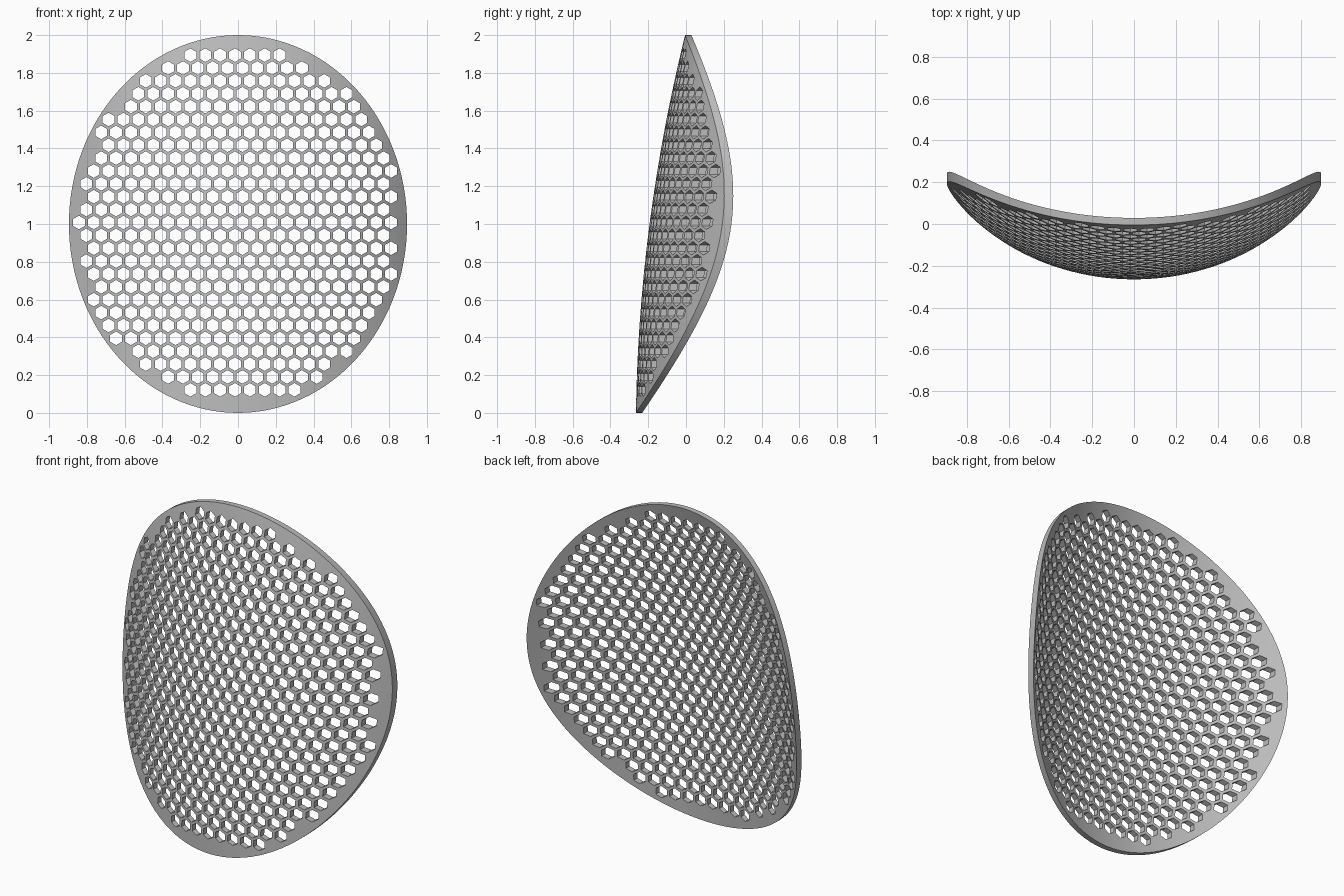
import bpy
from math import sin, cos, pi, sqrt
from mathutils import Vector
from mathutils.geometry import delaunay_2d_cdt

cube = bpy.data.objects.get("Cube")
if cube:
    bpy.data.objects.remove(cube)

HALF_W, HALF_H = 0.895, 1.0      # outline ellipse
HOLE_W, HOLE_H = 0.85, 0.94      # zone that holds the perforation
PITCH, HOLE_R = 0.0787, 0.036
ARC_R, THICK = 1.232, 0.033


def front_y(x, t):
    """Front surface: circular arc across, gentle curve upward."""
    return -0.193 + 0.13 * t + 0.058 * t * t + ARC_R - sqrt(ARC_R ** 2 - x * x)


def back_y(x, t):
    """Back surface: constant thickness measured along the normal."""
    sx = x / sqrt(ARC_R ** 2 - x * x)
    st = 0.13 + 0.116 * t
    return front_y(x, t) + THICK * sqrt(1 + sx * sx + st * st)


def ring(cx, cz, rx, rz, n, start=0.0):
    return [Vector((cx + rx * cos(start + 2 * pi * i / n),
                    cz + rz * sin(start + 2 * pi * i / n))) for i in range(n)]


# Flat layout: outline, hexagonal holes and support points in the solid border
points = ring(0, 0, HALF_W, HALF_H, 128)
loops = [list(range(128))]
for row in range(-15, 16):
    z = 0.008 + row * PITCH * sqrt(3) / 2
    shift = -0.016 + (row % 2 - 1) * PITCH / 2 + PITCH / 2 * 1
    # alternate rows are staggered by half a pitch
    shift = -0.016 + (PITCH / 2 if row % 2 == 0 else 0)
    for col in range(-13, 14):
        x = shift + col * PITCH
        if (x / HOLE_W) ** 2 + (z / HOLE_H) ** 2 < 1:
            loops.append(list(range(len(points), len(points) + 6)))
            points += ring(x, z, HOLE_R, HOLE_R, 6, pi / 6)
        elif (x / HALF_W) ** 2 + (z / HALF_H) ** 2 < 0.97:
            points.append(Vector((x, z)))

flat, _, tris, _, _, origin = delaunay_2d_cdt(points, [], loops, 1, 1e-5)
tris = [t for t, o in zip(tris, origin) if len(o) == 1]

# Bend the layout into front and back skins and join them with walls
n = len(flat)
verts = [(p.x, front_y(p.x, p.y), p.y + 1) for p in flat]
verts += [(p.x, back_y(p.x, p.y), p.y + 1) for p in flat]
faces = [tuple(t) for t in tris] + [tuple(i + n for i in reversed(t)) for t in tris]
edges = {(t[i], t[(i + 1) % 3]) for t in tris for i in range(3)}
faces += [(b, a, a + n, b + n) for a, b in edges if (b, a) not in edges]

mesh = bpy.data.meshes.new("perforated_shell")
mesh.from_pydata(verts, [], faces)
mesh.validate()
shell = bpy.data.objects.new("perforated_shell", mesh)
bpy.context.collection.objects.link(shell)

# Single grey finish
grey = bpy.data.materials.new("plain_grey")
grey.use_nodes = True
colour = (0.5, 0.5, 0.5, 1)
grey.diffuse_color = colour
grey.node_tree.nodes["Principled BSDF"].inputs["Base Color"].default_value = colour
mesh.materials.append(grey)

bpy.ops.object.select_all(action="DESELECT")
shell.select_set(True)
bpy.context.view_layer.objects.active = shell
bpy.ops.object.shade_smooth_by_angle(angle=pi / 6)
